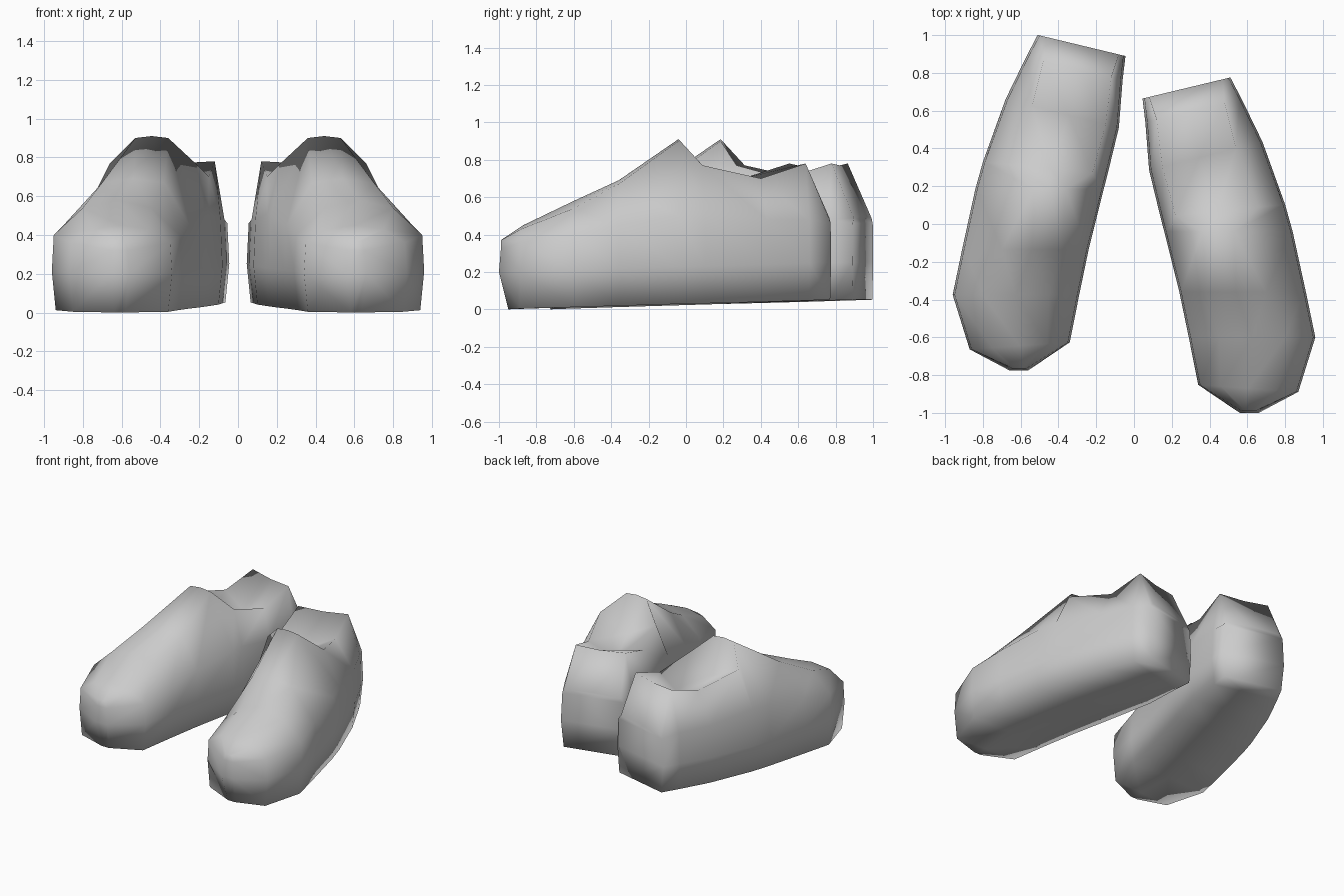
import bpy
import bmesh

cube = bpy.data.objects.get("Cube")
if cube:
    bpy.data.objects.remove(cube, do_unlink=True)

# One plain material for both shoes
grey = bpy.data.materials.new("light_grey")
grey.use_nodes = True
colour = (0.6, 0.6, 0.6, 1)
grey.diffuse_color = colour
grey.node_tree.nodes["Principled BSDF"].inputs["Base Color"].default_value = colour

# Cross-sections from toe to heel:
# y, skew, inner x, outer x, shoulder z, top inner x, top outer x, rim z, middle z
SECTIONS = [
    (-.99, 0, .56, .66, .32, .59, .64, .37, .37),     # toe tip
    (-.87, -.07, .34, .87, .36, .46, .75, .43, .45),  # toe
    (-.60, 0, .29, .96, .40, .45, .80, .54, .58),     # ball
    (-.36, 0, .24, .91, .45, .38, .70, .67, .69),     # instep
    (-.04, 0, .16, .84, .50, .36, .53, .90, .91),     # tongue tip
    (.07, .1, .14, .80, .51, .22, .66, .77, .66),     # front of opening
    (.36, .25, .08, .68, .48, .15, .54, .70, .60),    # ankle dip
    (.60, .24, .06, .57, .48, .12, .48, .78, .77),    # heel rim
    (.72, .24, .045, .51, .46, .08, .47, .49, .50),   # heel back
]


def section_ring(y, skew, inner, outer, shoulder, top_in, top_out, rim, middle):
    """Closed loop of points around the shoe at one section."""
    floor = 0.03 * (y + 1)
    low = floor + 0.2
    centre = (inner + outer) / 2
    inset = 0.02
    outline = [
        (inner + inset, floor), (inner, low), (inner + inset / 2, shoulder),
        (top_in, rim), ((top_in + top_out) / 2, middle), (top_out, rim),
        (outer - inset / 2, shoulder), (outer, low), (outer - inset, floor),
        (centre, floor),
    ]
    return [(x, y + skew * (x - centre), z) for x, z in outline]


def make_shoe(name, side, shift):
    """Skin the sections; side flips x and shift moves the shoe along y."""
    bm = bmesh.new()
    rings = []
    for section in SECTIONS:
        points = section_ring(*section)
        rings.append([bm.verts.new((side * x, y + shift, z)) for x, y, z in points])
    count = len(rings[0])
    for near, far in zip(rings, rings[1:]):
        for i in range(count):
            j = (i + 1) % count
            bm.faces.new((near[i], near[j], far[j], far[i]))

    # Tuck the underside of the toe tip back and push its nose forward
    for i in (0, 8, 9):
        rings[0][i].co.y += 0.04
    for i in (1, 7):
        rings[0][i].co.y -= 0.01

    # Toe and heel caps, with quads across from inner to outer side
    for ring in (rings[0], rings[-1]):
        bm.faces.new((ring[9], ring[0], ring[1], ring[7], ring[8]))
        bm.faces.new((ring[1], ring[2], ring[6], ring[7]))
        bm.faces.new((ring[2], ring[3], ring[4], ring[5], ring[6]))
    bmesh.ops.recalc_face_normals(bm, faces=bm.faces)

    mesh = bpy.data.meshes.new(name)
    bm.to_mesh(mesh)
    bm.free()
    mesh.materials.append(grey)
    mesh.shade_smooth()
    shoe = bpy.data.objects.new(name, mesh)
    bpy.context.collection.objects.link(shoe)


# A mirrored pair in mid-stride
make_shoe("left_shoe", 1, 0)
make_shoe("right_shoe", -1, 0.225)
